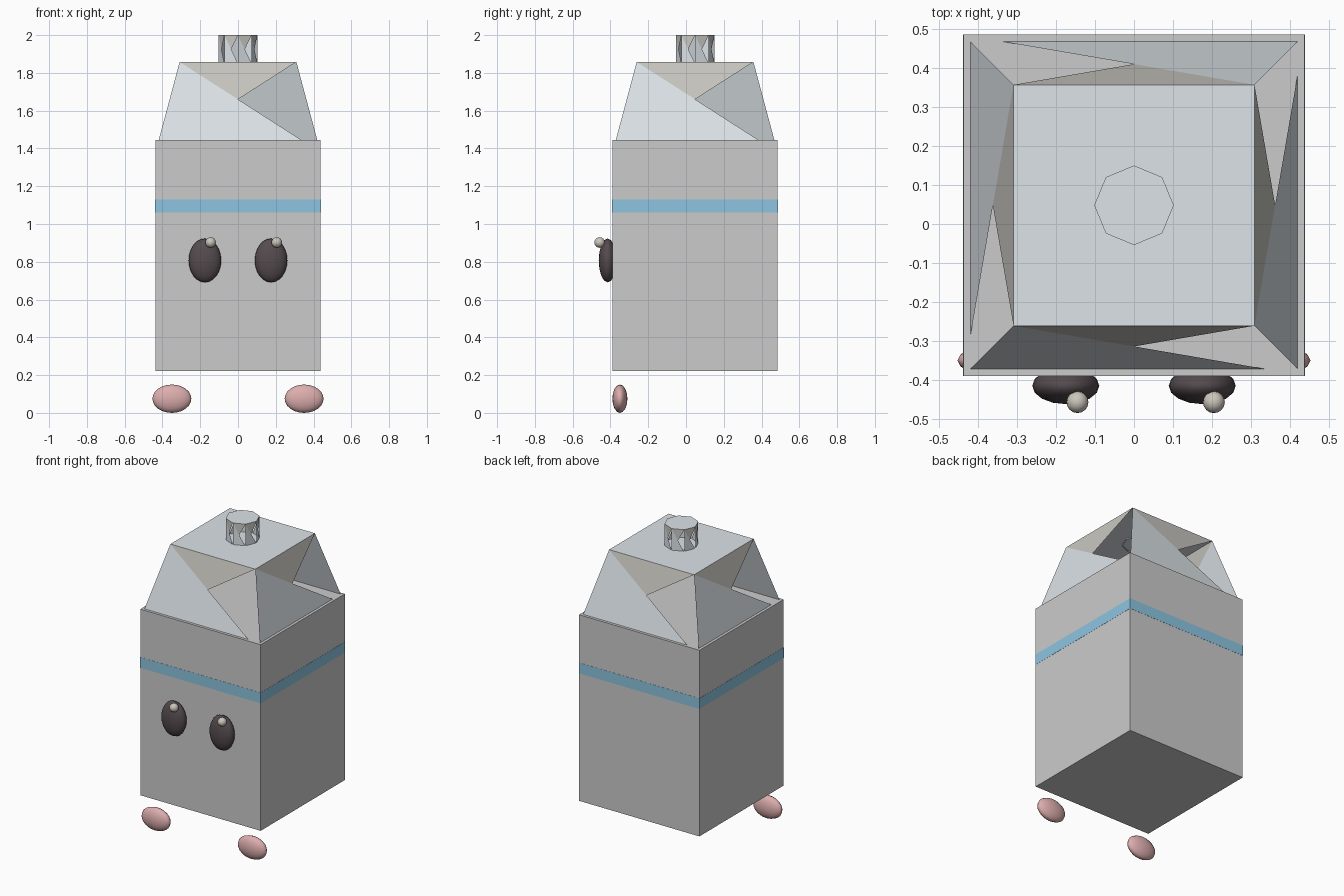
import bpy, bmesh, math
from mathutils import Vector

if "Cube" in bpy.data.objects:
    bpy.data.objects.remove(bpy.data.objects["Cube"])

CY = 0.048  # depth centre of the carton


def material(name, rgb):
    m = bpy.data.materials.new(name)
    m.diffuse_color = (*rgb, 1)
    m.use_nodes = True
    m.node_tree.nodes["Principled BSDF"].inputs["Base Color"].default_value = m.diffuse_color
    return m


PALE = material("pale_card", (0.72, 0.77, 0.81))
WARM = material("warm_card", (0.58, 0.57, 0.53))
BLUE = material("blue", (0.27, 0.56, 0.75))
DARK = material("dark", (0.09, 0.07, 0.075))
GLINT = material("glint", (0.6, 0.56, 0.5))
PINK = material("pink", (0.72, 0.42, 0.42))


def box(name, half, z0, z1, mat=None):
    bpy.ops.mesh.primitive_cube_add(size=1, location=(0, CY, (z0 + z1) / 2))
    ob = bpy.context.object
    ob.name = name
    ob.scale = (2 * half, 2 * half, z1 - z0)
    if mat:
        ob.data.materials.append(mat)


def ellipsoid(name, loc, radii, mat, segments=24, rings=8):
    # poles lie along the y axis
    bpy.ops.mesh.primitive_uv_sphere_add(segments=segments, ring_count=rings, radius=1,
                                         location=loc, rotation=(math.pi / 2, 0, 0))
    ob = bpy.context.object
    ob.name = name
    ob.scale = (radii[0], radii[2], radii[1])
    ob.data.materials.append(mat)
    bpy.ops.object.shade_smooth()


def cut_prism(name, n, start, r0, r1, z0, z1):
    # closed top; every side is folded so its right-hand triangle stays open
    bm = bmesh.new()

    def ring(r, z):
        return [bm.verts.new((r * math.cos(start + i * math.tau / n),
                              CY + r * math.sin(start + i * math.tau / n), z)) for i in range(n)]

    low, top = ring(r0, z0), ring(r1, z1)
    bm.faces.new(top)
    for i in range(n):
        j = (i + 1) % n
        bm.faces.new((low[i], low[j], top[i]))
        c = bm.verts.new(top[i].co.lerp(low[j].co, r1 / (r0 + r1)))
        bm.faces.new((top[i], top[j], c)).material_index = 1
    me = bpy.data.meshes.new(name)
    bm.to_mesh(me)
    bm.free()
    me.materials.append(PALE)
    me.materials.append(WARM)
    bpy.context.collection.objects.link(bpy.data.objects.new(name, me))


# carton body and printed band
box("carton_body", 0.4375, 0.222, 1.445)
box("blue_band", 0.4385, 1.06, 1.13, BLUE)

# sloped roof and pouring cap
cut_prism("carton_roof", 4, -0.75 * math.pi, 0.437 * math.sqrt(2), 0.309 * math.sqrt(2), 1.38, 1.858)
cut_prism("cap", 8, 0, 0.102, 0.102, 1.85, 2.0)

# eyes, glints and feet
for side, s in (("left", -1), ("right", 1)):
    ellipsoid(side + "_eye", (s * 0.175, -0.415, 0.807), (0.086, 0.047, 0.116), DARK)
    ellipsoid(side + "_eye_glint", (s * 0.175 + 0.03, -0.457, 0.902), (0.028, 0.028, 0.028), GLINT, 16, 8)
    ellipsoid(side + "_foot", (s * 0.35, -0.35, 0.075), (0.103, 0.04, 0.075), PINK)
